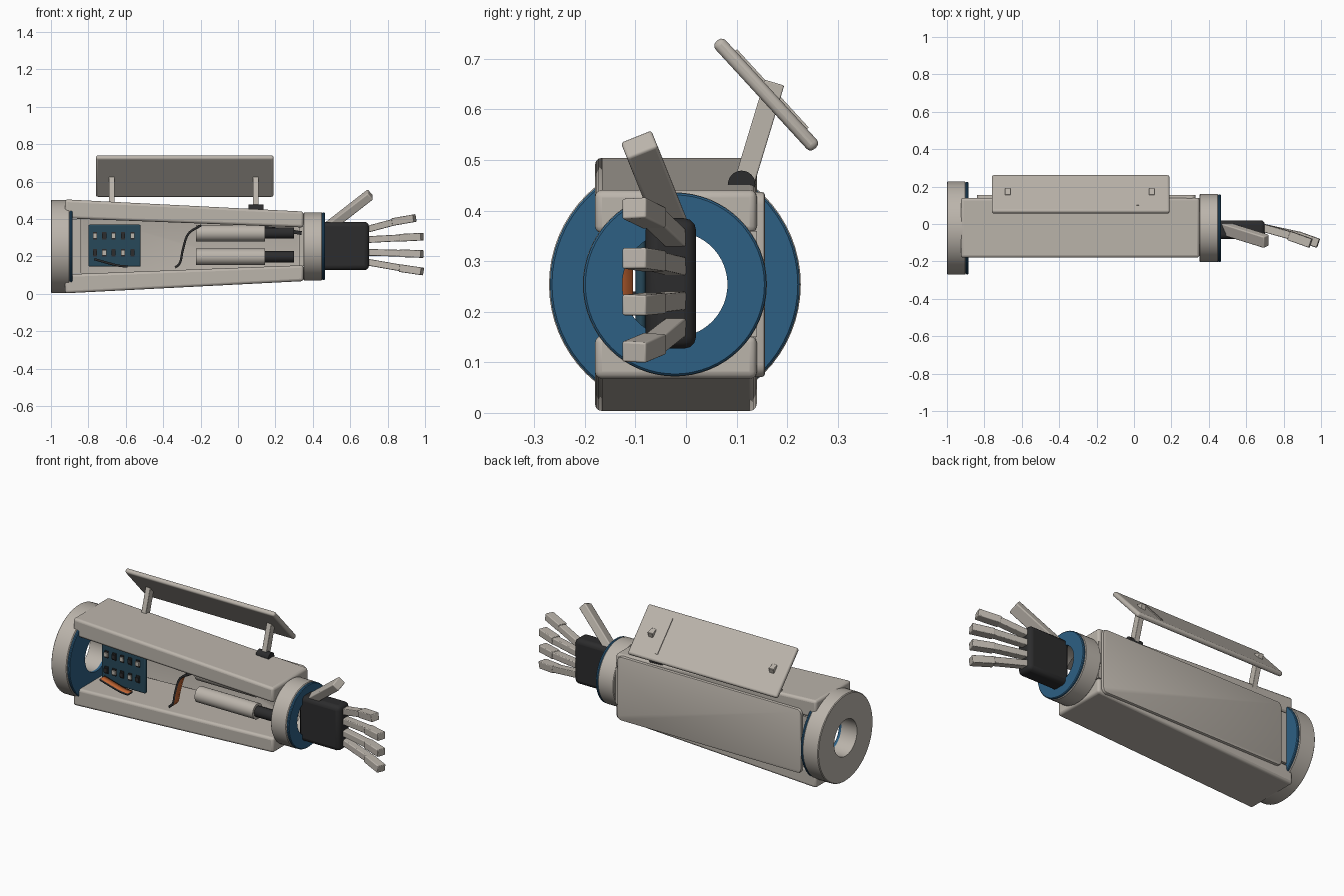
import bpy, bmesh, math
from mathutils import Vector, Matrix

cube = bpy.data.objects.get("Cube")
if cube:
    bpy.data.objects.remove(cube, do_unlink=True)


def material(name, r, g, b):
    m = bpy.data.materials.new(name)
    m.use_nodes = True
    m.diffuse_color = (r, g, b, 1)
    bsdf = next(n for n in m.node_tree.nodes if n.type == 'BSDF_PRINCIPLED')
    bsdf.inputs["Base Color"].default_value = (r, g, b, 1)
    return m


GREY = material("warm_grey", .50, .46, .41)
BLUE = material("steel_blue", .026, .115, .23)
BLACK = material("soft_black", .025, .025, .026)
BOARD = material("board_teal", .02, .065, .10)
ORANGE = material("orange", .50, .12, .03)
MID_Z = .254
RING_Y = -.022
made = []


def finish(name, bm, mats, bevel=0, segments=3):
    bmesh.ops.recalc_face_normals(bm, faces=bm.faces)
    mesh = bpy.data.meshes.new(name)
    bm.to_mesh(mesh)
    bm.free()
    ob = bpy.data.objects.new(name, mesh)
    bpy.context.collection.objects.link(ob)
    for m in mats:
        mesh.materials.append(m)
    if bevel:
        mod = ob.modifiers.new("Bevel", 'BEVEL')
        mod.width, mod.segments = bevel, segments
    made.append(ob)
    return ob


def box(name, lo, hi, mat, bevel=0, frame=Matrix.Identity(4)):
    lo, hi = Vector(lo), Vector(hi)
    bm = bmesh.new()
    size = Matrix.Diagonal((*(hi - lo), 1))
    bmesh.ops.create_cube(bm, size=1, matrix=frame @ Matrix.Translation((lo + hi) / 2) @ size)
    return finish(name, bm, [mat], bevel)


def bar(name, a, b, wide, thick, mat, bevel, side):
    # Box from a to b; its width follows the side direction
    a, b = Vector(a), Vector(b)
    x = (b - a).normalized()
    z = x.cross(Vector(side)).normalized()
    y = z.cross(x)
    frame = Matrix((x, y, z)).transposed().to_4x4()
    frame.translation = a
    w, t = wide / 2, thick / 2
    return box(name, (0, -w, -t), ((b - a).length, w, t), mat, bevel, frame)


def lathe(name, y, z, profile, mat, sides=64):
    # Closed profile of (x, radius) turned about an axis along x
    bm = bmesh.new()
    rings = []
    for i in range(sides):
        a = math.tau * i / sides
        rings.append([bm.verts.new((x, y + r * math.cos(a), z + r * math.sin(a))) for x, r in profile])
    n = len(profile)
    for i in range(sides):
        p, q = rings[i], rings[(i + 1) % sides]
        for j in range(n):
            k = (j + 1) % n
            bm.faces.new((p[j], q[j], q[k], p[k]))
    return finish(name, bm, [mat])


def ring(name, x0, x1, inner, outer, mat, c=.004):
    profile = [(x0, inner), (x0, outer - c), (x0 + c, outer), (x1 - c, outer), (x1, outer - c), (x1, inner)]
    lathe(name, RING_Y, MID_Z, profile, mat)


def rod(name, x0, x1, y, z, r, mat):
    bm = bmesh.new()
    turn = Matrix.Translation(((x0 + x1) / 2, y, z)) @ Matrix.Rotation(math.pi / 2, 4, 'Y')
    bmesh.ops.create_cone(bm, cap_ends=True, segments=32, radius1=r, radius2=r, depth=x1 - x0, matrix=turn)
    return finish(name, bm, [mat])


def ribbon(name, path, y0, y1):
    # Flat cable, black on one side and orange on the other
    pts = [Vector((x, 0, z)) for x, z in path]
    pts = [pts[0] * 2 - pts[1]] + pts + [pts[-1] * 2 - pts[-2]]
    line = []
    for i in range(1, len(pts) - 2):
        p, q, r, s = pts[i - 1:i + 3]
        for k in range(6):
            t = k / 6
            line.append(q + (r - p) * t / 2 + (p * 2 - q * 5 + r * 4 - s) * t * t / 2
                        + (q * 3 - p - r * 3 + s) * t ** 3 / 2)
    line.append(pts[-2])
    mesh = bpy.data.meshes.new(name)
    n = len(line)
    mesh.from_pydata([(v.x, y, v.z) for y in (y0, y1) for v in line], [],
                     [(i, i + 1, n + i + 1, n + i) for i in range(n - 1)])
    ob = bpy.data.objects.new(name, mesh)
    bpy.context.collection.objects.link(ob)
    for m in (BLACK, ORANGE):
        mesh.materials.append(m)
    mod = ob.modifiers.new("Thickness", 'SOLIDIFY')
    mod.thickness, mod.offset, mod.material_offset = .012, -1, 1
    made.append(ob)


# Elbow and wrist rings with blue face plates
ring("elbow_ring", -1, -.9, .104, .249, GREY)
ring("elbow_plate", -.9, -.885, .104, .247, BLUE)
ring("wrist_ring", .35, .45, .104, .182, GREY)
ring("wrist_plate", .45, .465, .104, .181, BLUE)

# Tapered upper and lower rails
for name, sign in (("upper_rail", 1), ("lower_rail", -1)):
    outline = [(-.925, .251), (.35, .186), (.35, .101), (-.925, .15)]
    bm = bmesh.new()
    face = bm.faces.new([bm.verts.new((x, -.18, MID_Z + sign * h)) for x, h in outline])
    out = bmesh.ops.extrude_face_region(bm, geom=[face])
    bmesh.ops.translate(bm, vec=(0, .32, 0), verts=[v for v in out["geom"] if isinstance(v, bmesh.types.BMVert)])
    finish(name, bm, [GREY], .014)

# Back frame posts
box("elbow_post", (-.885, .12, .11), (-.84, .14, .40), GREY)
box("wrist_post", (.33, .12, .15), (.35, .14, .36), GREY)

# Back cover: a shallow tray open toward the inside
bm = bmesh.new()
bmesh.ops.create_cube(bm, size=1, matrix=Matrix.Translation((-.255, .146, MID_Z)) @ Matrix.Diagonal((1.17, .02, .366, 1)))
corners = [e for e in bm.edges if abs((e.verts[0].co - e.verts[1].co).y) > .01]
bmesh.ops.bevel(bm, geom=corners, offset=.025, segments=4, profile=.5, affect='EDGES')
rim = [e for e in bm.edges if all(v.co.y > .15 for v in e.verts)]
bmesh.ops.bevel(bm, geom=rim, offset=.006, segments=2, profile=.5, affect='EDGES')
bm.normal_update()
bmesh.ops.recalc_face_normals(bm, faces=bm.faces)
cover = finish("back_cover", bm, [GREY])
bm = bmesh.new()
bm.from_mesh(cover.data)
bmesh.ops.delete(bm, geom=[f for f in bm.faces if f.normal.y < -.9], context='FACES')
bm.to_mesh(cover.data)
bm.free()

# Raised lid on two hinge arms
top, low = Vector((-.285, .070, .726)), Vector((-.285, .247, .533))
bar("lid", top + (top - low).normalized() * .013, low + (low - top).normalized() * .013,
    .95, .027, GREY, .011, (1, 0, 0))
out = Vector((0, .737, .677))
for i, (x, rise) in enumerate(((-.6, .0135), (-.29, .0135), (.02, .018))):
    shift = Vector((x + .285, 0, 0)) + out * (rise - .004)
    bar("lid_rib_%d" % (i + 1), top.lerp(low, .1) + shift, top.lerp(low, .9) + shift, .015, .008, GREY, 0, (1, 0, 0))
for side, x in (("elbow", -.675), ("wrist", .095)):
    bar(side + "_lid_arm", (x, .112, .445), (x, .175, .653), .03, .04, GREY, .003, (1, 0, 0))
    rod(side + "_lid_hinge", x - .04, x + .04, .11, .452, .027, BLACK)

# Circuit board with chips
box("circuit_board", (-.80, -.10, .145), (-.52, -.08, .37), BOARD, .008)
for row, z in enumerate((.31, .22)):
    for col in range(5):
        x = -.765 + col * .05
        box("chip_%d_%d" % (row, col), (x - .011, -.112, z - .012), (x + .011, -.098, z + .012),
            BLACK if (row + col) % 2 else GREY)
        box("chip_foot_%d_%d" % (row, col), (x - .011, -.106, z - .02), (x + .011, -.098, z + .02), BLACK)

# Flat cables
ribbon("board_cable", [(-.59, .14), (-.64, .145), (-.70, .16), (-.77, .18)], -.16, -.115)
ribbon("actuator_cable", [(-.34, .145), (-.315, .17), (-.30, .24), (-.27, .325), (-.20, .372)], -.15, -.105)

# Actuators
for name, z in (("upper", .325), ("lower", .198)):
    rod(name + "_actuator", -.225, .145, -.03, z, .044, GREY)
    rod(name + "_piston", .14, .30, -.03, z, .03, BLACK)
bar("upper_tendon", (.14, -.03, .355), (.34, -.03, .325), .03, .02, BLACK, 0, (0, 1, 0))

# Hand
box("palm", (.44, -.08, .127), (.70, .02, .385), BLACK, .024)
bar("thumb", (.48, -.022, .355), (.708, -.093, .532), .065, .046, GREY, .006, (0, 1, .4))
fingers = (("index", .345, .385, .405, .945), ("middle", .29, .30, .306, .985),
           ("ring", .222, .217, .213, .985), ("little", .17, .137, .12, .985))
for name, z0, z1, z2, tip in fingers:
    knuckle = tip - .115
    bar(name + "_finger_base", (.69, -.02, z0), (knuckle + .01, -.062, z1), .042, .036, GREY, .004, (0, 1, 0))
    bar(name + "_finger_tip", (knuckle, -.062, z1), (tip, -.103, z2), .05, .041, GREY, .004, (0, 1, 0))

# Soft shading with sharp edges kept
bpy.ops.object.select_all(action='DESELECT')
for ob in made:
    ob.select_set(True)
bpy.context.view_layer.objects.active = made[0]
bpy.ops.object.shade_smooth_by_angle(angle=math.radians(35))
